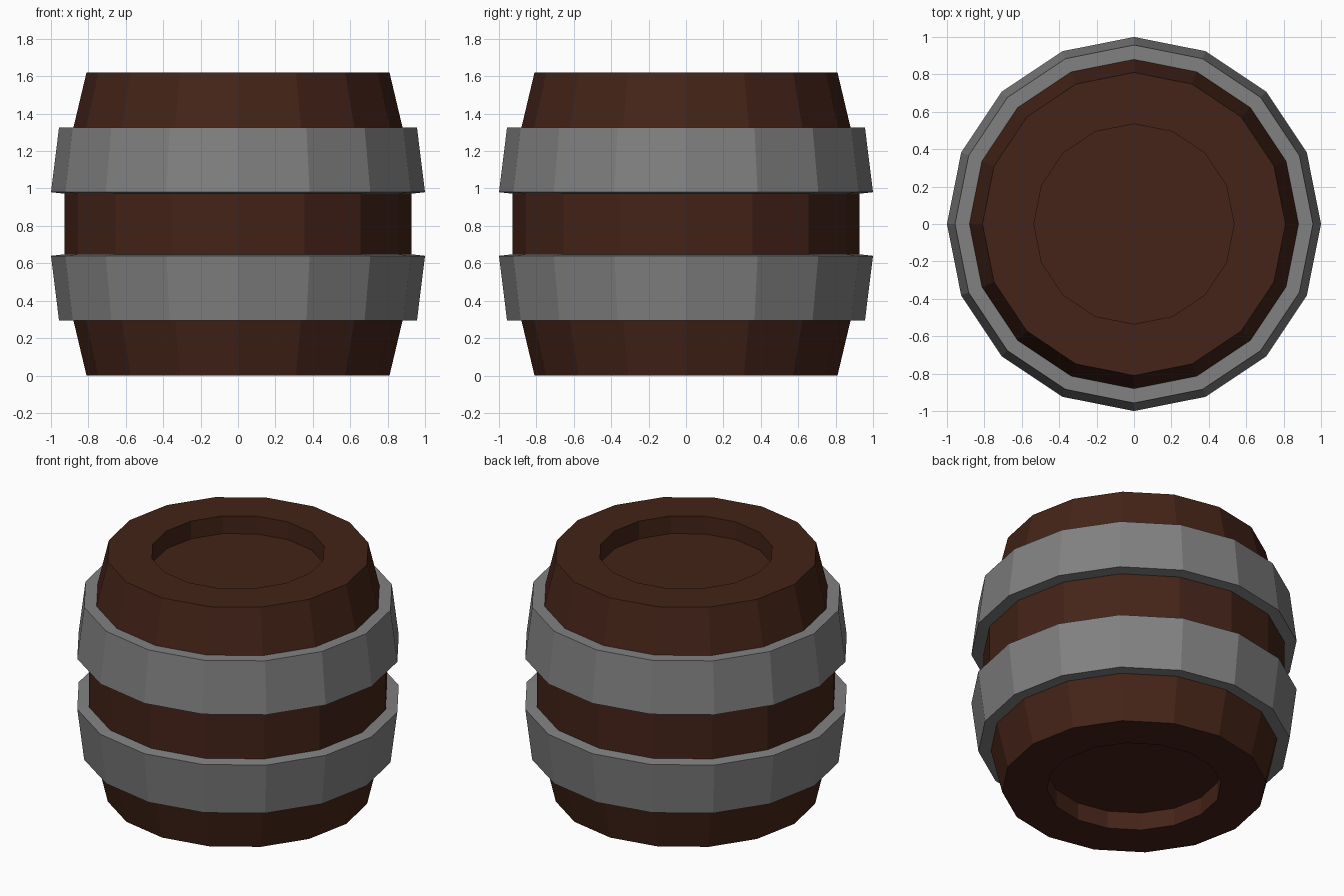
import bpy, bmesh
from math import sin, cos, pi

if "Cube" in bpy.data.objects:
    bpy.data.objects.remove(bpy.data.objects["Cube"])

SIDES = 16
HEIGHT = 1.62


def material(name, color):
    m = bpy.data.materials.new(name)
    m.diffuse_color = color
    m.use_nodes = True
    m.node_tree.nodes["Principled BSDF"].inputs["Base Color"].default_value = m.diffuse_color
    return m


wood = material("dark_wood", (0.058, 0.017, 0.009, 1))
iron = material("iron", (0.22, 0.22, 0.22, 1))


def lathe(name, profile, mat):
    """Revolve (radius, z) points listed from bottom to top; radius 0 closes with a cap."""
    bm = bmesh.new()
    rings = []
    for r, z in profile:
        n = SIDES if r > 0 else 1
        rings.append([bm.verts.new((r * cos(2 * pi * i / SIDES), r * sin(2 * pi * i / SIDES), z))
                      for i in range(n)])
    for a, b in zip(rings, rings[1:]):
        if len(a) == 1:
            bm.faces.new(b[::-1])
        elif len(b) == 1:
            bm.faces.new(a)
        else:
            for i in range(SIDES):
                j = (i + 1) % SIDES
                bm.faces.new((a[i], a[j], b[j], b[i]))
    # drop the unused centre points of the caps
    bmesh.ops.delete(bm, geom=[v for v in bm.verts if not v.link_faces], context='VERTS')
    me = bpy.data.meshes.new(name)
    bm.to_mesh(me)
    bm.free()
    me.materials.append(mat)
    ob = bpy.data.objects.new(name, me)
    bpy.context.collection.objects.link(ob)


def flipped(profile):
    return [(r, HEIGHT - z) for r, z in reversed(profile)]


# Barrel end with recessed lid, and the iron hoop wrapped round the staves
end = [(0, 0.12), (0.535, 0.12), (0.535, 0), (0.81, 0), (0.88, 0.295)]
hoop = [(0.88, 0.295), (0.957, 0.295), (1.0, 0.64), (0.927, 0.648)]

lathe("lower_staves", end, wood)
lathe("lower_hoop", hoop, iron)
lathe("middle_staves", [hoop[-1], flipped(hoop)[0]], wood)
lathe("upper_hoop", flipped(hoop), iron)
lathe("upper_staves", flipped(end), wood)
